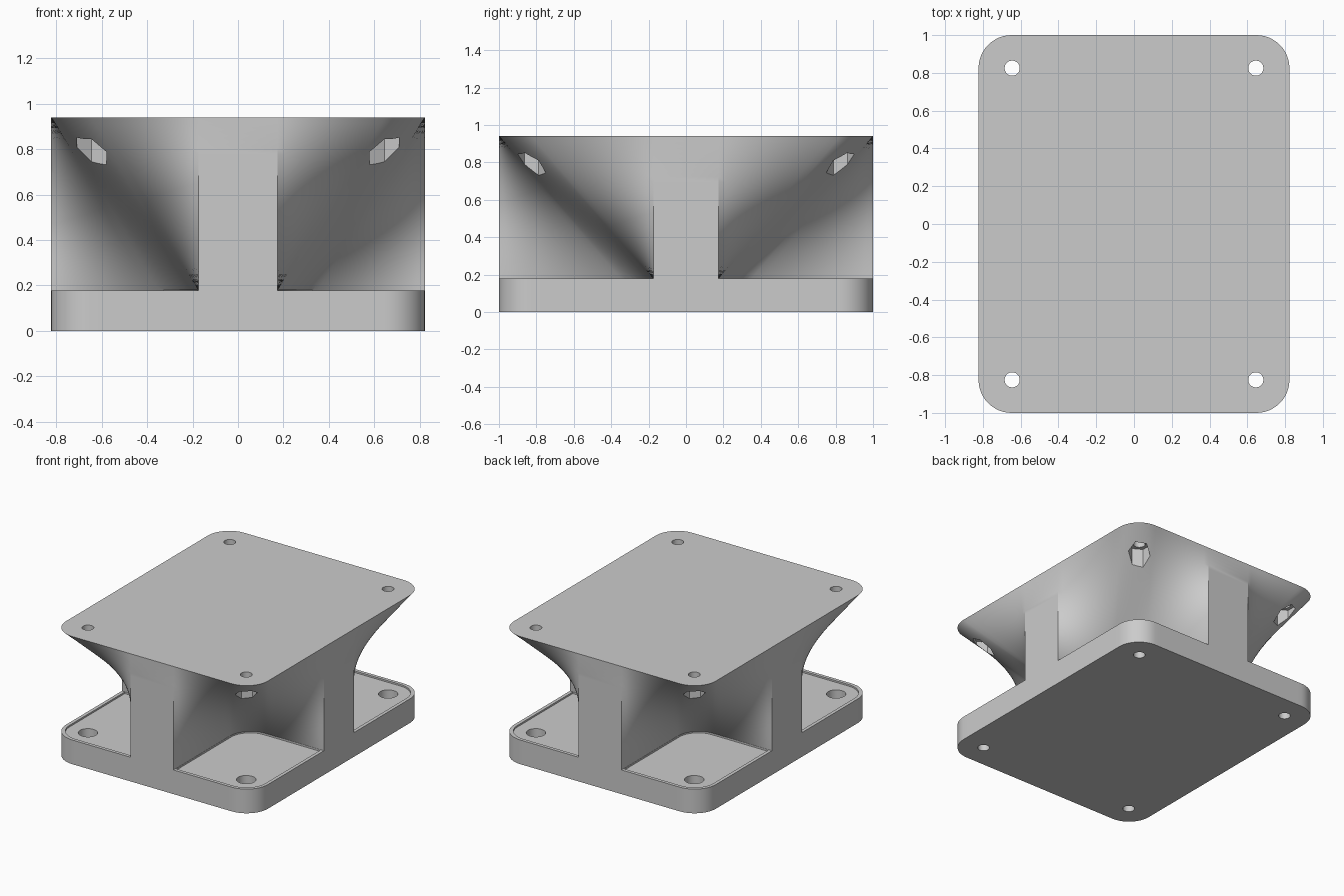
import bpy, bmesh
from math import sin, cos, pi, radians

cube = bpy.data.objects.get("Cube")
if cube:
    bpy.data.objects.remove(cube, do_unlink=True)

HX, HY, TOP, BASE = 0.823, 1.0, 0.94, 0.178   # half sizes, heights
RIB, R = 0.175, 0.175                         # half rib width, corner radius
LEG, ARC, LEVELS = 12, 12, 28                 # smoothness
QUADS = [(1, 1), (1, -1), (-1, -1), (-1, 1)]  # clockwise corners

grey = bpy.data.materials.new("light grey")
grey.use_nodes = True
grey.diffuse_color = (0.6, 0.6, 0.6, 1)
grey.node_tree.nodes["Principled BSDF"].inputs["Base Color"].default_value = (0.6, 0.6, 0.6, 1)


def lerp(a, b, t):
    return tuple(u + (v - u) * t for u, v in zip(a, b))


def rounded_path(start, end, centre, r, a0, a1):
    """Straight leg, quarter arc, straight leg."""
    arc = []
    for i in range(ARC + 1):
        a = a0 + (a1 - a0) * i / ARC
        arc.append((centre[0] + r * cos(a), centre[1] + r * sin(a)))
    first = [lerp(start, arc[0], i / LEG) for i in range(LEG)]
    last = [lerp(arc[-1], end, (i + 1) / LEG) for i in range(LEG)]
    return first + arc + last


def corner_paths(lo, x, y, r):
    """Inner (next to the ribs) and outer (along the rim) path of a corner bay."""
    s, e = (lo, y), (x, lo)
    inner = rounded_path(s, e, (lo + r, lo + r), r, pi, 1.5 * pi)
    outer = rounded_path(s, e, (x - r, y - r), r, pi / 2, 0)
    return inner, outer


def finish(bm, name):
    bmesh.ops.recalc_face_normals(bm, faces=bm.faces[:])
    mesh = bpy.data.meshes.new(name)
    bm.to_mesh(mesh)
    bm.free()
    mesh.materials.append(grey)
    obj = bpy.data.objects.new(name, mesh)
    bpy.context.collection.objects.link(obj)
    return obj


def four_prisms(name, outline, z0, z1):
    """The same prism mirrored into all four corners."""
    bm = bmesh.new()
    for sx, sy in QUADS:
        low, high = [[bm.verts.new((sx * x, sy * y, z)) for x, y in outline] for z in (z0, z1)]
        bm.faces.new(low)
        bm.faces.new(high)
        for i in range(len(low)):
            bm.faces.new((low[i - 1], low[i], high[i], high[i - 1]))
    return finish(bm, name)


def polygon(x, y, r, n):
    """Regular polygon with a vertex towards +y."""
    return [(x + r * sin(2 * pi * i / n), y + r * cos(2 * pi * i / n)) for i in range(n)]


# Body: plate sides, plate top, then bays lofted from the ribs out to the rim
inner, outer = corner_paths(RIB, HX, HY, R)
sections = [(0, 1), (BASE, 1)]
sections += [(BASE + (TOP - BASE) * i / LEVELS, i / LEVELS) for i in range(LEVELS + 1)]
bm = bmesh.new()
rings = []
for z, f in sections:
    path = [lerp(a, b, f) for a, b in zip(inner, outer)]
    ring = []
    for sx, sy in QUADS:
        pts = path if sx * sy > 0 else path[::-1]
        ring += [bm.verts.new((sx * x, sy * y, z)) for x, y in pts]
    rings.append(ring)
for a, b in zip(rings, rings[1:]):
    for i in range(len(a)):
        bm.faces.new((a[i - 1], a[i], b[i], b[i - 1]))
bm.faces.new(rings[0])
bm.faces.new(rings[-1])
bmesh.ops.remove_doubles(bm, verts=bm.verts[:], dist=1e-5)
body = finish(bm, "mount_body")

# Cutters: shallow floor recess, bolt holes, counterbores, hexagonal nut pockets
bay_in, bay_out = corner_paths(RIB + 0.002, HX - 0.025, HY - 0.025, R - 0.02)
BX, BY = 0.645, 0.825
cutters = [
    four_prisms("recess_cutter", bay_in + bay_out[-2:0:-1], BASE - 0.012, BASE + 0.001),
    four_prisms("bolt_hole_cutter", polygon(BX, BY, 0.04, 32), -0.1, TOP + 0.1),
    four_prisms("counterbore_cutter", polygon(BX, BY, 0.065, 32), 0.08, BASE + 0.1),
    four_prisms("nut_pocket_cutter", polygon(BX, BY, 0.075, 6), 0.5, 0.87),
]
bpy.context.view_layer.objects.active = body
body.select_set(True)
for cutter in cutters:
    cutter.hide_render = True
    mod = body.modifiers.new(cutter.name, 'BOOLEAN')
    mod.operation = 'DIFFERENCE'
    mod.solver = 'EXACT'
    mod.object = cutter
    bpy.ops.object.modifier_apply(modifier=mod.name)
    bpy.data.objects.remove(cutter, do_unlink=True)

bpy.ops.object.shade_smooth_by_angle(angle=radians(16))
